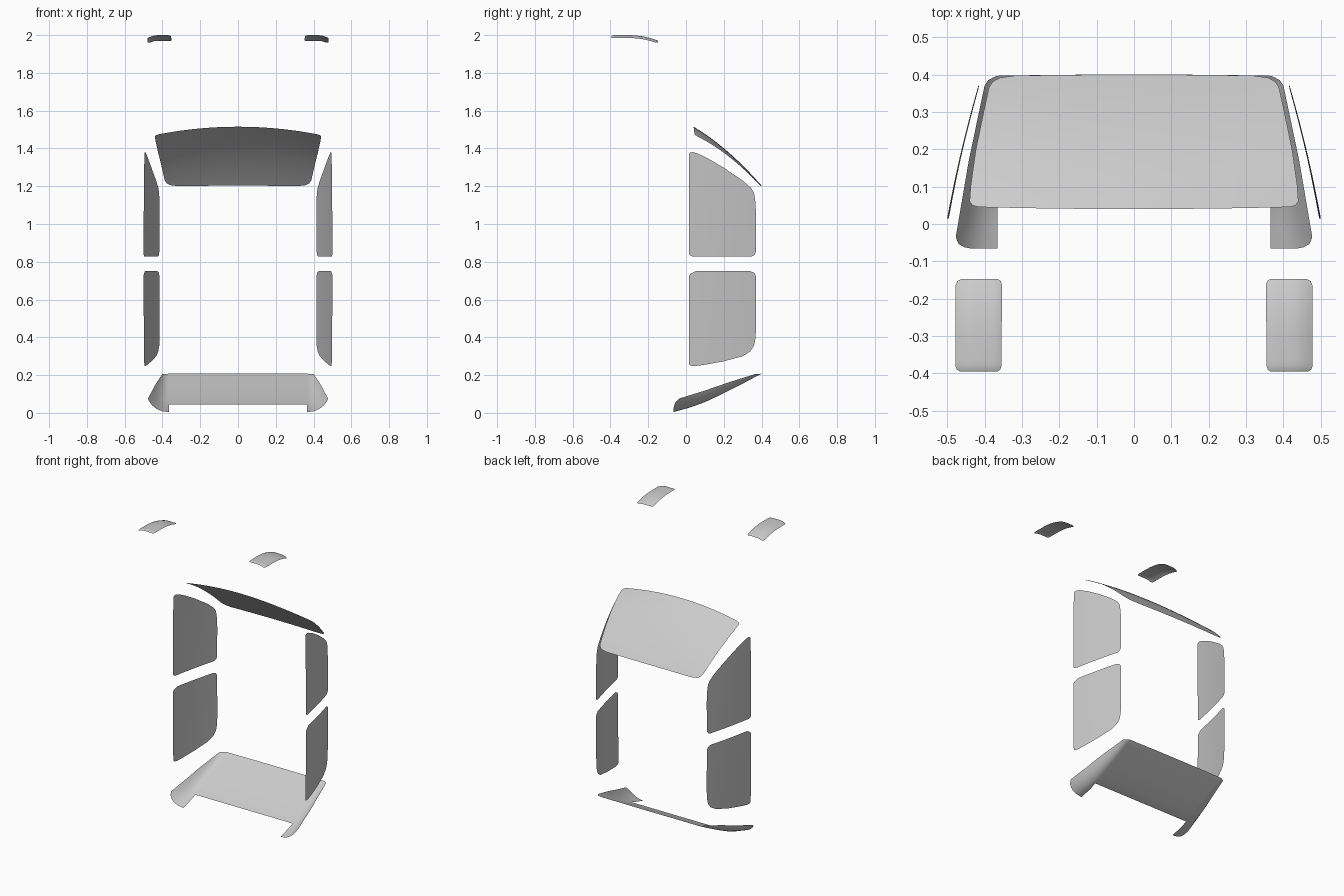
import bpy, bmesh, math

cube = bpy.data.objects.get("Cube")
if cube:
    bpy.data.objects.remove(cube)

glass = bpy.data.materials.new("pale_grey_glass")
glass.use_nodes = True
GREY = (0.6, 0.6, 0.6, 1)
glass.diffuse_color = GREY
glass.node_tree.nodes["Principled BSDF"].inputs["Base Color"].default_value = GREY


def interp(table, s, k=1):
    """Linear lookup of column k in rows sorted by column 0."""
    for a, b in zip(table, table[1:]):
        if s <= b[0]:
            f = (s - a[0]) / (b[0] - a[0])
            return a[k] + (b[k] - a[k]) * f
    return table[-1][k]


def refine(rows, step=0.03):
    """Add in-between rows to an outline of (position, low, high)."""
    out = [rows[0]]
    for a, b in zip(rows, rows[1:]):
        n = max(1, math.ceil((b[0] - a[0]) / step))
        out += [tuple(p + (q - p) * i / n for p, q in zip(a, b)) for i in range(1, n + 1)]
    return out


def panel(name, parts, surface, outward, side=1, mirror=False, cols=12):
    """Curved sheet: each part is an outline whose points are placed by surface."""
    bm = bmesh.new()
    for rows in parts:
        grid = []
        for s, lo, hi in rows:
            pts = [surface(s, lo + (hi - lo) * j / cols) for j in range(cols + 1)]
            grid.append([bm.verts.new((x * side, y, z)) for x, y, z in pts])
        for r, q in zip(grid, grid[1:]):
            for j in range(cols):
                bm.faces.new((r[j], r[j + 1], q[j + 1], q[j]))
    bmesh.ops.remove_doubles(bm, verts=bm.verts, dist=0.0005)
    bm.normal_update()
    axis, sign = outward
    if sum(f.normal[axis] * f.calc_area() for f in bm.faces) * sign < 0:
        bmesh.ops.reverse_faces(bm, faces=bm.faces)
    me = bpy.data.meshes.new(name)
    bm.to_mesh(me)
    bm.free()
    me.materials.append(glass)
    ob = bpy.data.objects.new(name, me)
    bpy.context.collection.objects.link(ob)
    me.polygons.foreach_set("use_smooth", [True] * len(me.polygons))
    if mirror:
        mod = ob.modifiers.new("mirror", "MIRROR")
        mod.merge_threshold = 0.001


# Windscreen: flat middle, rim curling up along both sides, two arms in front
middle_z = [(-.065, .005), (.02, .028), (.1, .057), (.2, .104), (.3, .155), (.4, .208)]
rim_z = [(-.065, .066), (-.03, .078), (.1, .118), (.23, .163), (.375, .208), (.4, .21)]
rim_x = [(-.065, .48), (-.04, .477), (.17, .442), (.37, .4), (.4, .39)]
ARM = .365


def windscreen(y, x):
    t = max(0, (x - ARM) / (interp(rim_x, y) - ARM))
    low = interp(middle_z, y)
    return x, y - .004 * (x / .4) ** 2 * (y > .39), low + (interp(rim_z, y) - low) * min(t, 1) ** 2.3


edge = refine([(-.065, ARM, .44), (-.062, ARM, .455), (-.053, ARM, .47), (-.035, ARM, .477),
               (.065, ARM, .46), (.17, ARM, .442), (.37, ARM, .4), (.385, ARM, .39),
               (.395, ARM, .378), (.4, ARM, .367)])
centre = [(y, 0, ARM) for y, _, _ in edge if y > .06]
panel("windscreen", [edge, centre], windscreen, (2, -1), mirror=True)


# Rear window: sloping sheet whose upper edge droops toward the sides
def rear_window(y, x):
    f = (y - .04) / .36
    z = 1.515 - .312 * f + .1 * f * (1 - f)
    return x, y + .006 * (x / .44) ** 2 * (1 - 2 * f), z - (.04 * (1 - f) + .004) * (x / .44) ** 2


rear = refine([(.04, 0, .415), (.044, 0, .432), (.055, 0, .44), (.1, 0, .437), (.2, 0, .423),
               (.3, 0, .403), (.37, 0, .388), (.385, 0, .378), (.395, 0, .36), (.4, 0, .32)])
panel("rear_window", [rear], rear_window, (2, 1), mirror=True)


# Side windows: leaning inward toward the roof
def side_window(y, z):
    f = (y - .015) / .36
    return .5 - .085 * f + .02 * f * (1 - f) - .004 * ((z - .79) / .55) ** 2, y, z


LOW, HIGH = .828, .75
rear_side = refine([(.015, .845, 1.365), (.02, .835, 1.377), (.035, LOW, 1.381), (.06, LOW, 1.374),
                    (.12, LOW, 1.345), (.2, LOW, 1.298), (.3, LOW, 1.23), (.345, LOW, 1.19),
                    (.36, .834, 1.165), (.367, .843, 1.12), (.371, .86, 1.05)])
front_side = refine([(.015, .26, .72), (.022, .25, .735), (.05, .248, HIGH), (.1, .255, HIGH),
                     (.2, .273, HIGH), (.3, .3, HIGH), (.34, .325, HIGH), (.36, .355, .742),
                     (.367, .39, .733), (.371, .45, .72)])


# Tail lights: small lenses bending down at the outer side and upper end
def tail_light(y, x):
    end = max(0, (y + .33) / .183)
    side = max(0, (x - .42) / .058)
    inner = max(0, (.375 - x) / .02)
    back = max(0, (-.375 - y) / .02)
    return x, y, 2 - .03 * end ** 2.5 - .015 * side ** 2 - .004 * inner ** 2 - .005 * back ** 2


lens = refine([(-.395, .366, .465), (-.39, .358, .474), (-.38, .355, .478), (-.165, .353, .478),
               (-.153, .356, .473), (-.147, .365, .462)], .015)

for word, side in (("left", 1), ("right", -1)):
    panel(f"rear_side_window_{word}", [rear_side], side_window, (0, side), side)
    panel(f"front_side_window_{word}", [front_side], side_window, (0, side), side)
    panel(f"tail_light_{word}", [lens], tail_light, (2, 1), side)
